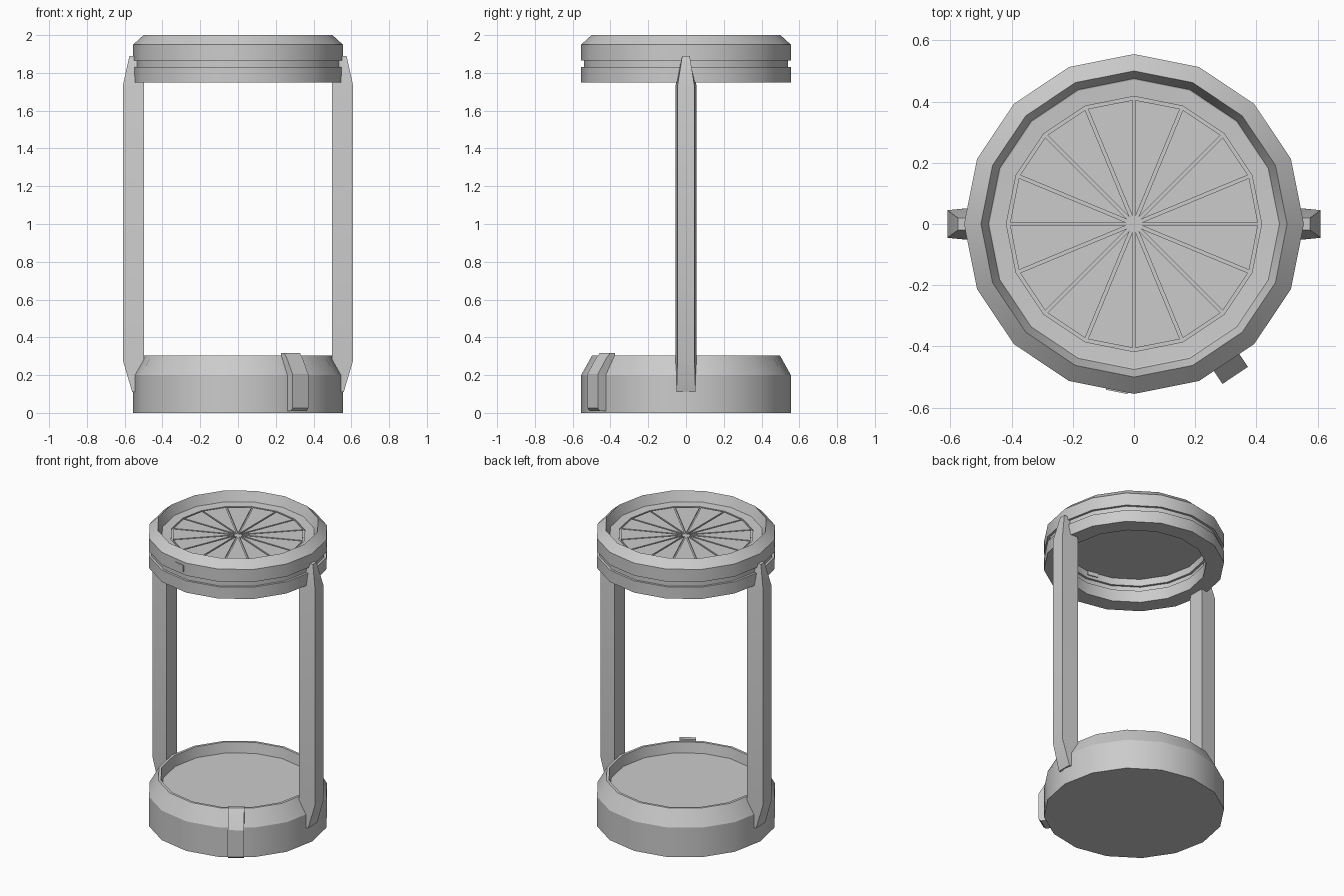
import bpy, bmesh, math
from math import sin, cos, pi, radians

if "Cube" in bpy.data.objects:
    bpy.data.objects.remove(bpy.data.objects["Cube"], do_unlink=True)

SIDES = 16
GREY = (0.6, 0.6, 0.6, 1.0)
metal = bpy.data.materials.new("plain grey")
metal.use_nodes = True
metal.diffuse_color = GREY
metal.node_tree.nodes["Principled BSDF"].inputs["Base Color"].default_value = GREY


def finish(name, bm, smooth=True):
    bmesh.ops.recalc_face_normals(bm, faces=bm.faces)
    mesh = bpy.data.meshes.new(name)
    bm.to_mesh(mesh)
    bm.free()
    mesh.materials.append(metal)
    obj = bpy.data.objects.new(name, mesh)
    bpy.context.collection.objects.link(obj)
    if smooth:
        bpy.ops.object.select_all(action="DESELECT")
        obj.select_set(True)
        bpy.context.view_layer.objects.active = obj
        bpy.ops.object.shade_smooth_by_angle(angle=radians(25))
    return obj


def loft(bm, loops, closed=False):
    """Bridge loops of points; close the stack or cap its ends."""
    rings = [[bm.verts.new(p) for p in loop] for loop in loops]
    n = len(rings[0])
    pairs = list(zip(rings, rings[1:]))
    if closed:
        pairs.append((rings[-1], rings[0]))
    else:
        bm.faces.new(rings[0])
        bm.faces.new(rings[-1])
    for a, b in pairs:
        for i in range(n):
            j = (i + 1) % n
            bm.faces.new((a[i], a[j], b[j], b[i]))


def circle(r, z):
    return [(r * cos(2 * pi * i / SIDES), r * sin(2 * pi * i / SIDES), z)
            for i in range(SIDES)]


def turned(name, profile, closed=False):
    bm = bmesh.new()
    loft(bm, [circle(r, z) for r, z in profile], closed)
    return finish(name, bm)


def radial_block(name, profile, half_width, angle):
    """Extrude a (radius, z) outline sideways and face it along an angle."""
    bm = bmesh.new()
    loft(bm, [[(r, side * half_width, z) for r, z in profile] for side in (-1, 1)])
    obj = finish(name, bm)
    obj.rotation_euler.z = radians(angle)
    return obj


# Base cup with a shallow recessed floor
turned("base", [(0.555, 0), (0.555, 0.2), (0.497, 0.305), (0.48, 0.305), (0.47, 0.235)])

# Upper ring with a groove around it
turned("top_ring", [
    (0.445, 1.75), (0.555, 1.75), (0.555, 1.83), (0.54, 1.83), (0.54, 1.865),
    (0.555, 1.865), (0.555, 1.95), (0.5, 2.0), (0.475, 1.935), (0.445, 1.925),
    (0.445, 1.865), (0.46, 1.865), (0.46, 1.83), (0.445, 1.83)], closed=True)

# Lid plate, with a raised border and wedge panels leaving thin grooves
turned("lid_plate", [(0.46, 1.912), (0.46, 1.922)])
turned("lid_border", [(0.417, 1.92), (0.48, 1.92), (0.477, 1.934), (0.417, 1.93)], closed=True)
bm = bmesh.new()
gap = 0.005
for i in range(SIDES):
    a, b = 2 * pi * i / SIDES, 2 * pi * (i + 1) / SIDES
    mid = (a + b) / 2
    shift = gap / sin(pi / SIDES)
    corners = [(shift * cos(mid), shift * sin(mid))]
    corners += [(0.405 * cos(t) + s * gap * sin(t), 0.405 * sin(t) - s * gap * cos(t))
                for t, s in ((a, -1), (b, 1))]
    loft(bm, [[(x, y, z) for x, y in corners] for z in (1.92, 1.93)])
finish("lid_panels", bm, smooth=False)

# Side posts: height, outer x, inner half width, outer half width
SECTIONS = [(0.11, 0.56, 0.053, 0.05), (0.28, 0.61, 0.056, 0.045),
            (1.73, 0.61, 0.056, 0.045), (1.89, 0.575, 0.02, 0.02)]
for label, side in (("left", 1), ("right", -1)):
    bm = bmesh.new()
    loft(bm, [[(side * 0.497, -wi, z), (side * xo, -wo, z),
               (side * xo, wo, z), (side * 0.497, wi, z)]
              for z, xo, wi, wo in SECTIONS])
    finish(label + "_post", bm)

# Latch on the base and small button through the upper ring
radial_block("base_latch", [
    (0.5, 0.01), (0.58, 0.01), (0.595, 0.025), (0.595, 0.205), (0.54, 0.29),
    (0.515, 0.318), (0.485, 0.318), (0.485, 0.2)], 0.05, -56.25)
button = radial_block("ring_button", [
    (0.43, 1.885), (0.549, 1.885), (0.549, 1.928), (0.43, 1.928)], 0.036, -101.25)
button.location.x = 0.05
button.location.y = -0.01
